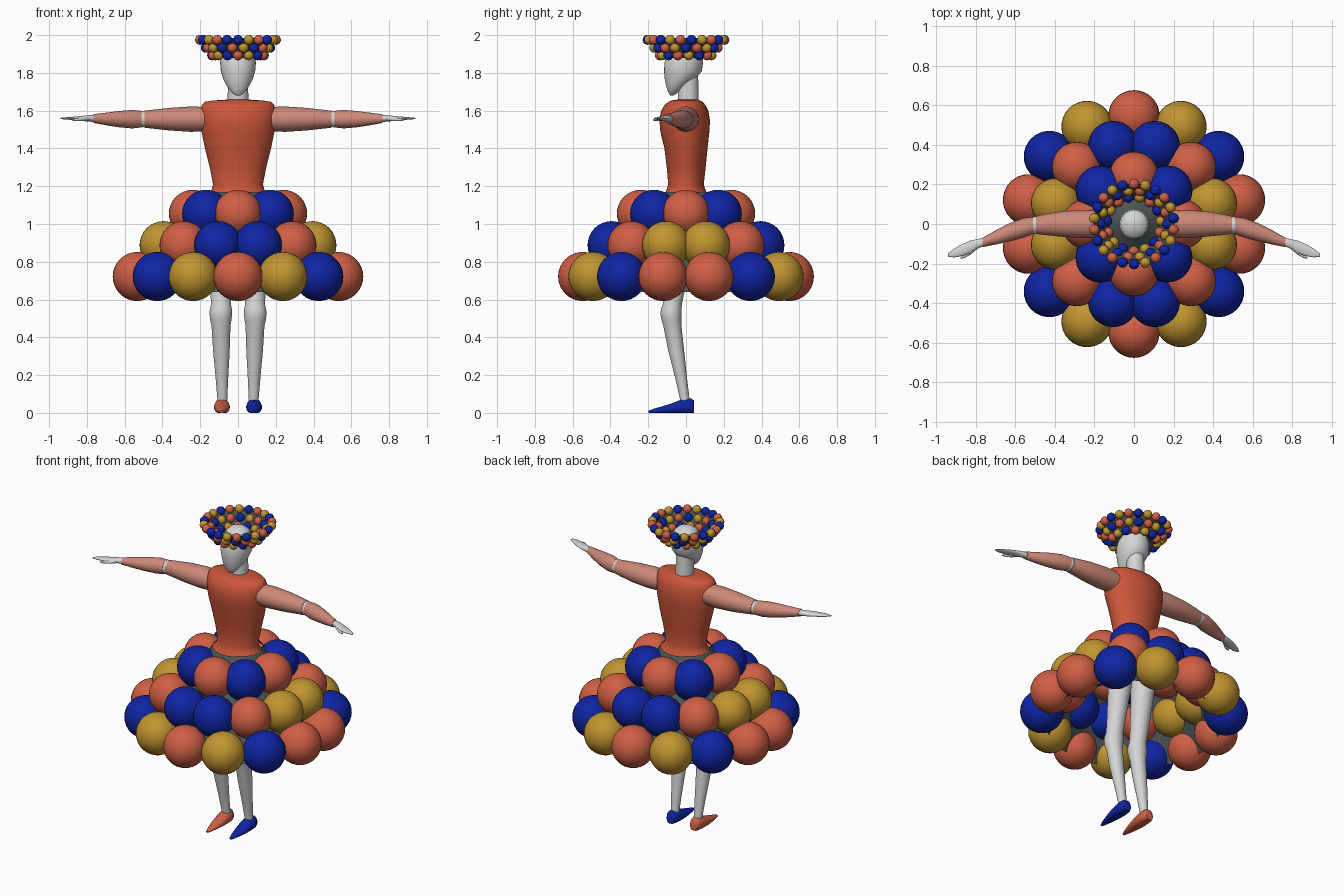
import bpy, bmesh, math
from mathutils import Vector, Matrix


def material(name, rgb):
    m = bpy.data.materials.new(name)
    m.diffuse_color = (*rgb, 1)
    return m


CORAL = material("coral", (0.63, 0.115, 0.06))
BODICE = material("bodice_coral", (0.60, 0.092, 0.042))
BLUE = material("deep_blue", (0.005, 0.018, 0.37))
GOLD = material("gold", (0.53, 0.30, 0.03))
WHITE = material("pale_grey", (0.66, 0.66, 0.66))
SLEEVE = material("sleeve_pink", (0.60, 0.25, 0.19))
DARK = material("dark_grey", (0.08, 0.095, 0.10))


def finish(name, bm, mats, angle=60, mirror=False):
    me = bpy.data.meshes.new(name)
    bm.to_mesh(me)
    bm.free()
    for m in mats:
        me.materials.append(m)
    ob = bpy.data.objects.new(name, me)
    bpy.context.collection.objects.link(ob)
    if mirror:
        ob.modifiers.new("mirror", "MIRROR")
    bpy.ops.object.select_all(action="DESELECT")
    ob.select_set(True)
    bpy.context.view_layer.objects.active = ob
    bpy.ops.object.shade_smooth_by_angle(angle=math.radians(angle))
    return ob


def loft(name, axis, sections, mat, mirror=False, caps=True, n=32):
    """Elliptical rings (x, y, z, radius_a, radius_b) across the given axis."""
    plane = {"X": ((0, 1, 0), (0, 0, 1)), "Y": ((0, 0, 1), (1, 0, 0)),
             "Z": ((1, 0, 0), (0, 1, 0))}[axis]
    u, v = Vector(plane[0]), Vector(plane[1])
    bm = bmesh.new()
    rings = []
    for x, y, z, ra, rb in sections:
        rings.append([bm.verts.new(Vector((x, y, z)) + u * ra * math.cos(t) + v * rb * math.sin(t))
                      for t in (2 * math.pi * i / n for i in range(n))])
    for a, b in zip(rings, rings[1:]):
        for i in range(n):
            j = (i + 1) % n
            bm.faces.new((a[i], a[j], b[j], b[i]))
    if caps:
        bm.faces.new(rings[0])
        bm.faces.new(rings[-1])
    bmesh.ops.recalc_face_normals(bm, faces=bm.faces)
    return finish(name, bm, [mat], mirror=mirror)


def ball_ring(name, count, ring, z, r, offset, pattern, seg):
    """Ring of balls counted from the front towards +x; pattern gives colour indices."""
    bm = bmesh.new()
    for k in range(count):
        a = (k + offset) * 2 * math.pi / count
        old = set(bm.faces)
        bmesh.ops.create_uvsphere(bm, u_segments=seg, v_segments=seg // 2, radius=r,
                                  matrix=Matrix.Translation((ring * math.sin(a), -ring * math.cos(a), z)))
        for f in set(bm.faces) - old:
            f.material_index = pattern[k % len(pattern)]
    finish(name, bm, [CORAL, BLUE, GOLD])


# Skirt: flared lining and three tiers of large balls
loft("skirt_lining", "Z", [(0, 0, 1.17, 0.15, 0.15), (0, 0, 0.90, 0.335, 0.335),
                           (0, 0, 0.64, 0.52, 0.52)], DARK, caps=False, n=64)
ball_ring("skirt_balls_top", 8, 0.24, 1.055, 0.126, 0, [0, 1], 32)
ball_ring("skirt_balls_middle", 12, 0.408, 0.888, 0.127, 0.5, [1, 0, 2, 2, 0, 1, 1, 0, 2, 2, 0, 1], 32)
ball_ring("skirt_balls_bottom", 14, 0.547, 0.722, 0.13, 0, [0, 2, 1, 0, 0, 1, 2], 32)

# Headdress: dark bowl hugging the crown and three rows of beads
loft("headdress_bowl", "Z", [(0, 0, 1.985, 0.205, 0.205), (0, 0, 1.88, 0.125, 0.125),
                             (0, 0, 1.895, 0.098, 0.102), (0, 0, 1.932, 0.066, 0.068)],
     DARK, caps=False, n=48)
ball_ring("headdress_beads_top", 22, 0.203, 1.975, 0.0265, 0, [1, 2, 0], 16)
ball_ring("headdress_beads_middle", 18, 0.17, 1.933, 0.0265, 0.5, [2, 1, 0], 16)
ball_ring("headdress_beads_bottom", 15, 0.138, 1.893, 0.0265, 0, [0, 2, 1], 16)

# Head with pointed chin, and neck
loft("head", "Z", [(0, -.075, 1.68, .012, .008), (0, -.07, 1.69, .026, .02),
                   (0, -.062, 1.71, .045, .037), (0, -.05, 1.735, .062, .056),
                   (0, -.03, 1.77, .079, .083), (0, -.016, 1.81, .091, .100),
                   (0, -.012, 1.855, .095, .102), (0, -.004, 1.895, .088, .094),
                   (0, 0, 1.928, .070, .072), (0, 0, 1.95, .045, .045),
                   (0, 0, 1.96, .012, .012)], WHITE)
loft("neck", "Z", [(0, .012, 1.60, .06, .06), (0, .012, 1.66, .055, .055),
                   (0, .012, 1.80, .052, .052)], WHITE)

# Bodice
loft("bodice", "Z", [(0, 0, 1.15, .165, .125), (0, 0, 1.175, .142, .105),
                     (0, 0, 1.21, .132, .094), (0, .001, 1.30, .150, .103),
                     (0, 0, 1.40, .175, .114), (0, -.006, 1.49, .193, .130),
                     (0, -.007, 1.55, .199, .134), (0, -.007, 1.60, .199, .125),
                     (0, -.005, 1.63, .192, .108), (0, -.003, 1.647, .175, .090),
                     (0, 0, 1.654, .130, .075), (0, .008, 1.658, .065, .058)], BODICE, n=48)

# Arms: sleeves, elbow joint, hand and thumb
loft("upper_sleeve", "X", [(.15, 0, 1.555, .066, .064), (.25, 0, 1.555, .071, .067),
                           (.36, 0, 1.555, .065, .060), (.45, -.003, 1.555, .053, .050),
                           (.495, -.005, 1.555, .045, .045)], SLEEVE, mirror=True)
loft("elbow", "X", [(.47, -.004, 1.555, .040, .040), (.505, -.006, 1.555, .043, .043),
                    (.54, -.012, 1.555, .040, .040)], WHITE, mirror=True)
loft("lower_sleeve", "X", [(.512, -.008, 1.555, .044, .044), (.56, -.02, 1.555, .050, .049),
                           (.63, -.042, 1.555, .046, .043), (.70, -.068, 1.556, .036, .033),
                           (.765, -.093, 1.558, .024, .023)], SLEEVE, mirror=True)
loft("hand", "X", [(.75, -.088, 1.558, .020, .019), (.79, -.10, 1.559, .024, .017),
                   (.83, -.117, 1.559, .032, .013), (.87, -.132, 1.559, .030, .009),
                   (.91, -.147, 1.559, .022, .006), (.94, -.157, 1.559, .009, .003)],
     WHITE, mirror=True, n=20)
loft("thumb", "X", [(.79, -.112, 1.556, .012, .010), (.83, -.145, 1.553, .012, .009),
                    (.86, -.163, 1.552, .010, .007), (.878, -.171, 1.551, .004, .003)],
     WHITE, mirror=True, n=16)

# Legs: thigh, knee, shin in one bent loft
loft("leg", "Z", [(.085, 0, 1.12, .075, .080), (.087, -.025, .90, .070, .072),
                  (.09, -.06, .65, .056, .054), (.09, -.072, .575, .053, .050),
                  (.091, -.078, .55, .058, .055), (.091, -.079, .52, .060, .056),
                  (.091, -.077, .49, .056, .052), (.090, -.072, .46, .050, .048),
                  (.088, -.052, .33, .044, .042), (.085, -.025, .18, .033, .031),
                  (.083, -.006, .07, .026, .025), (.083, -.003, .04, .026, .025)],
     WHITE, mirror=True)


# Pointed shoes, flattened on the sole
def shoe(name, x, mat):
    rows = [(-.198, .012, .008), (-.17, .022, .018), (-.12, .036, .031), (-.07, .052, .040),
            (-.03, .068, .042), (0, .076, .040), (.025, .076, .036), (.042, .066, .026)]
    ob = loft(name, "Y", [(x, y, .45 * h, .56 * h, w) for y, h, w in rows], mat, n=24)
    for v in ob.data.vertices:
        v.co.z = max(v.co.z, 0)


shoe("left_shoe", .085, BLUE)
shoe("right_shoe", -.085, CORAL)
